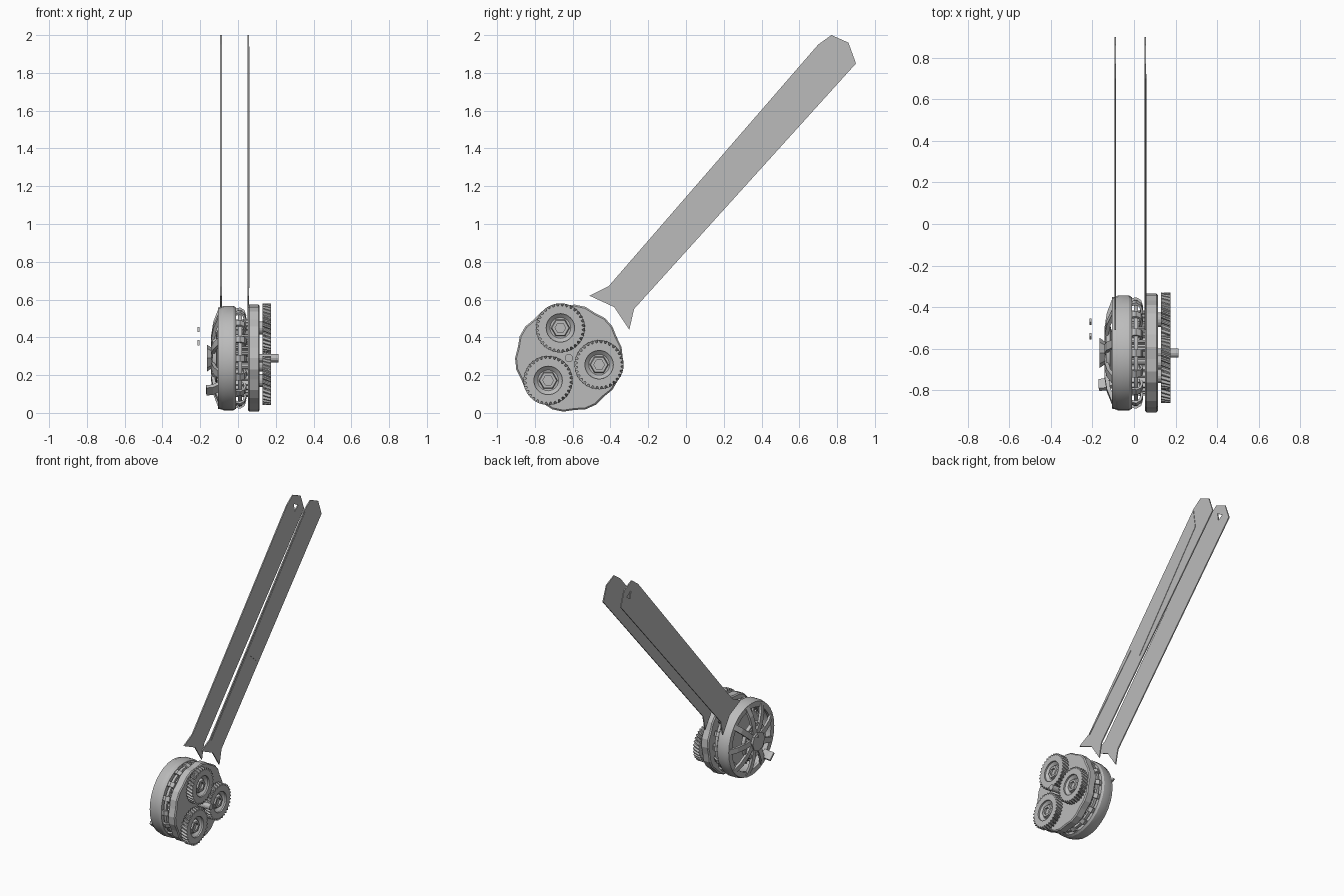
import bpy, bmesh
from math import sin, cos, pi, radians

cube = bpy.data.objects.get("Cube")
if cube:
    bpy.data.objects.remove(cube, do_unlink=True)

steel = bpy.data.materials.new("plain grey metal")
steel.use_nodes = True
GREY = (0.5, 0.5, 0.5, 1)
steel.diffuse_color = GREY
steel.node_tree.nodes["Principled BSDF"].inputs["Base Color"].default_value = GREY

CY, CZ = -0.62, 0.29      # wheel axis, running along x


def finish(name, bm):
    bmesh.ops.recalc_face_normals(bm, faces=bm.faces[:])
    mesh = bpy.data.meshes.new(name)
    bm.to_mesh(mesh)
    bm.free()
    mesh.materials.append(steel)
    ob = bpy.data.objects.new(name, mesh)
    bpy.context.collection.objects.link(ob)
    return ob


def loft(name, loops, closed=False):
    """Skin equal loops; closed joins last to first, otherwise the ends are capped."""
    bm = bmesh.new()
    rows = [[bm.verts.new(p) for p in loop] for loop in loops]
    n = len(rows[0])
    pairs = list(zip(rows, rows[1:]))
    if closed:
        pairs.append((rows[-1], rows[0]))
    else:
        bm.faces.new(rows[0])
        bm.faces.new(rows[-1])
    for a, b in pairs:
        for i in range(n):
            j = (i + 1) % n
            bm.faces.new((a[i], a[j], b[j], b[i]))
    return finish(name, bm)


def circle(x, r, n=32, cy=CY, cz=CZ, turn=0.0):
    return [(x, cy + r * cos(turn + 2 * pi * i / n), cz + r * sin(turn + 2 * pi * i / n))
            for i in range(n)]


def teeth(x, r_out, r_in, count, cy, cz, turn=0.0):
    pts = []
    for i in range(count * 4):
        r = r_out if i % 4 in (1, 2) else r_in
        a = turn + 2 * pi * i / (count * 4)
        pts.append((x, cy + r * cos(a), cz + r * sin(a)))
    return pts


def lathe(name, profile, n=32, cy=CY, cz=CZ, closed=True):
    return loft(name, [circle(x, r, n, cy, cz) for x, r in profile], closed)


def plate(name, outline, x0, x1):
    return loft(name, [[(x, y, z) for y, z in outline] for x in (x0, x1)])


def bar(name, path, angle, width, depth):
    """Rectangular bar through (x, radius) stations at one angle around the axis."""
    loops = []
    ca, sa = cos(angle), sin(angle)
    for k, (x, r) in enumerate(path):
        px, pr = path[max(k - 1, 0)]
        qx, qr = path[min(k + 1, len(path) - 1)]
        tx, tr = qx - px, qr - pr
        length = (tx * tx + tr * tr) ** 0.5
        nx, nr = -tr / length * depth / 2, tx / length * depth / 2
        loop = []
        for s, t in ((1, 1), (1, -1), (-1, -1), (-1, 1)):
            rr, w = r + nr * s, t * width / 2
            loop.append((x + nx * s, CY + rr * ca - w * sa, CZ + rr * sa + w * ca))
        loops.append(loop)
    return loft(name, loops)


# Long forked blades
BLADE = [(-0.51, 0.62), (-0.41, 0.67), (0.70, 1.95), (0.77, 2.0), (0.86, 1.96),
         (0.90, 1.85), (-0.275, 0.55), (-0.30, 0.44), (-0.38, 0.56)]
right_blade = plate("right_blade", BLADE, -0.094, -0.086)
plate("left_blade", BLADE, 0.050, 0.058)

# Small triangular hole at the tip of the right blade
hole = plate("tip_hole_cutter", [(0.78, 1.93), (0.83, 1.90), (0.79, 1.87)], -0.12, -0.06)
hole.hide_render = True
hole.hide_set(True)
cut = right_blade.modifiers.new("tip_hole", "BOOLEAN")
cut.object = hole
cut.solver = "EXACT"

# Thin raised panel along the left blade
plate("blade_panel", [(-0.40, 0.66), (0.04, 1.13), (0.13, 1.05), (0.72, 1.80),
                      (0.70, 1.94)], 0.058, 0.061)

# Open drum, its toothed core and the closed disc beside it
lathe("drum_rim", [(-0.09, 0.27), (-0.075, 0.277), (-0.025, 0.277), (-0.01, 0.268),
                   (-0.01, 0.235), (-0.09, 0.235)])
loft("toothed_core", [teeth(x, 0.205, 0.185, 36, CY, CZ) for x in (-0.05, 0.052)])
lobes = [0.285, 0.285, 0.276]
loft("disc", [[(x, CY + (lobes[i % 3] - inset) * cos(2 * pi * i / 30),
                CZ + (lobes[i % 3] - inset) * sin(2 * pi * i / 30)) for i in range(30)]
              for x, inset in ((0.052, 0.008), (0.06, 0), (0.108, 0), (0.115, 0.008))])

# Curved cage bars between drum and disc
lathe("cage_ring", [(0.0, 0.255), (0.02, 0.255), (0.02, 0.235), (0.0, 0.235)])
for i in range(16):
    bar("cage_bar", [(-0.02, 0.255), (0.01, 0.262), (0.03, 0.25), (0.038, 0.225),
                     (0.03, 0.19)], 2 * pi * i / 16, 0.035, 0.012)

# Spoked face on the right side
lathe("face_ring", [(-0.105, 0.268), (-0.085, 0.272), (-0.085, 0.228), (-0.105, 0.228)])
lathe("inner_ring", [(-0.135, 0.125), (-0.115, 0.135), (-0.105, 0.10), (-0.13, 0.10)])
for i in range(9):
    bar("spoke", [(-0.095, 0.26), (-0.122, 0.19), (-0.133, 0.12), (-0.13, 0.05)],
        2 * pi * i / 9, 0.04, 0.018)
lathe("hub", [(-0.165, 0.072), (-0.14, 0.055), (-0.06, 0.05)], 8, closed=False)
bar("face_tab", [(-0.10, 0.205), (-0.135, 0.225), (-0.168, 0.23)], radians(228), 0.06, 0.02)
for y, z in ((-0.47, 0.44), (-0.54, 0.37)):
    plate("loose_chip", [(y - 0.015, z - 0.012), (y + 0.015, z), (y, z + 0.015)],
          -0.215, -0.205)

# Three helical gears with recessed centres
for cy, cz in ((-0.665, 0.45), (-0.46, 0.255), (-0.73, 0.172)):
    loft("gear_rim", [teeth(0.13, 0.13, 0.116, 32, cy, cz),
                      teeth(0.175, 0.13, 0.116, 32, cy, cz, 0.14),
                      circle(0.175, 0.075, 128, cy, cz, 0.14),
                      circle(0.13, 0.075, 128, cy, cz)], True)
    lathe("gear_dish", [(0.165, 0.077), (0.145, 0.055), (0.145, 0.03),
                        (0.135, 0.03), (0.135, 0.077)], 24, cy, cz)
    lathe("gear_nut", [(0.145, 0.05), (0.165, 0.045), (0.165, 0.028), (0.145, 0.028)],
          6, cy, cz)
    lathe("gear_axle", [(0.11, 0.035), (0.15, 0.035)], 16, cy, cz, closed=False)

# Central shaft
lathe("shaft", [(0.11, 0.022), (0.215, 0.022)], 12, closed=False)

# Smooth the round parts, keep edges sharp
bpy.ops.object.select_all(action="DESELECT")
for ob in bpy.context.collection.objects:
    if ob.name.startswith(("drum", "face_ring", "inner_ring", "gear_dish", "cage")):
        ob.select_set(True)
        bpy.context.view_layer.objects.active = ob
bpy.ops.object.shade_smooth_by_angle(angle=radians(30))
